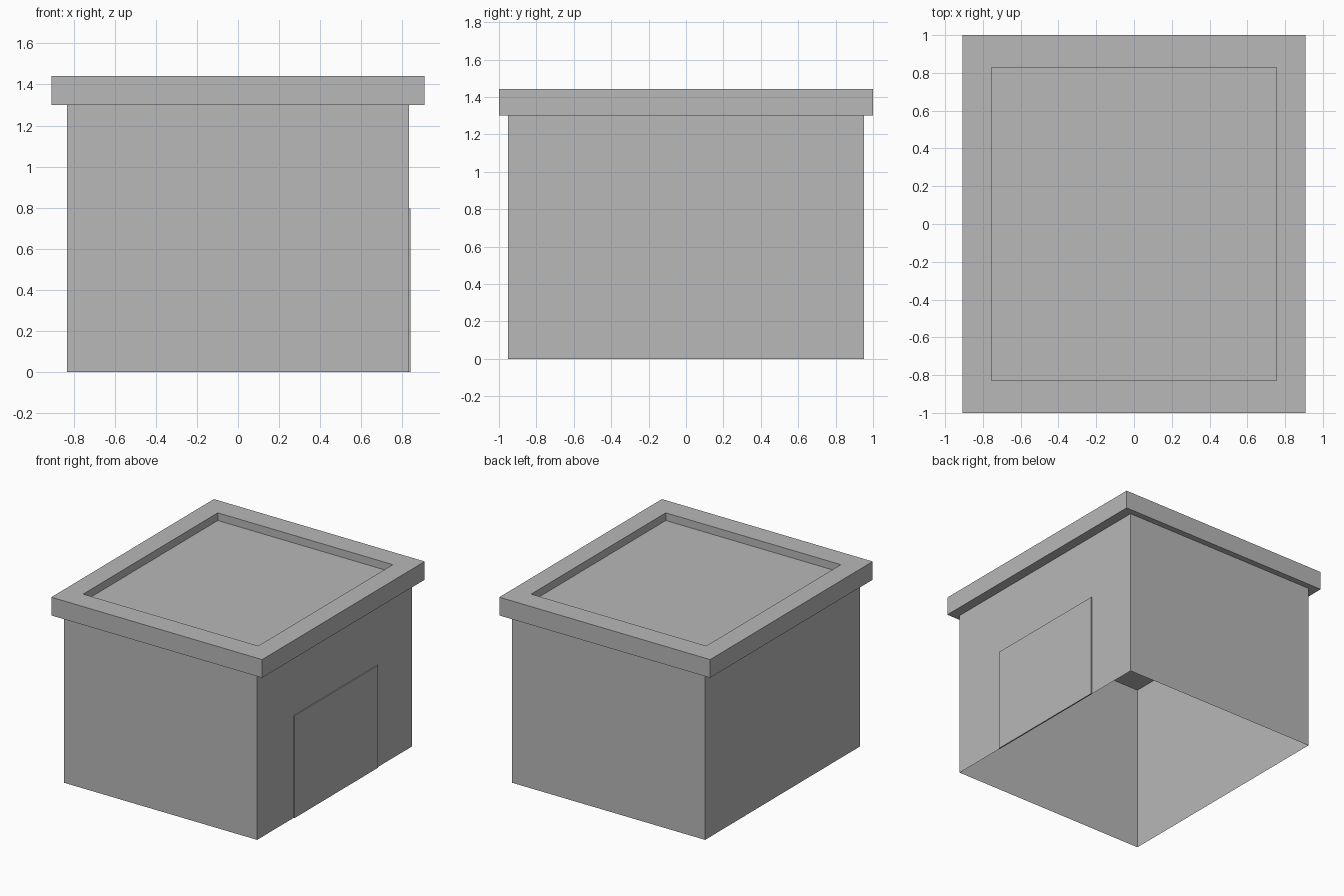
import bpy
import bmesh

if "Cube" in bpy.data.objects:
    bpy.data.objects.remove(bpy.data.objects["Cube"], do_unlink=True)

# One plain grey for the whole building
grey = bpy.data.materials.new("plain_grey")
grey.use_nodes = True
colour = (0.48, 0.48, 0.48, 1)
grey.diffuse_color = colour
grey.node_tree.nodes["Principled BSDF"].inputs["Base Color"].default_value = colour


def box(bm, low, high):
    """Add a box spanning two corners."""
    verts = bmesh.ops.create_cube(bm, size=1)["verts"]
    for v in verts:
        for i in range(3):
            v.co[i] = low[i] if v.co[i] < 0 else high[i]


def finish(bm, name):
    bm.normal_update()
    mesh = bpy.data.meshes.new(name)
    bm.to_mesh(mesh)
    bm.free()
    mesh.materials.append(grey)
    obj = bpy.data.objects.new(name, mesh)
    bpy.context.collection.objects.link(obj)
    return obj


def facing(bm, sign):
    """Faces pointing up (1) or down (-1)."""
    bm.normal_update()
    return [f for f in bm.faces if f.normal.z * sign > 0.9]


WALL_TOP, ROOF_TOP, RECESS = 1.30, 1.442, 0.06

# Walls: thin shell, open at the top and bottom
bm = bmesh.new()
box(bm, (-0.832, -0.953, 0), (0.832, 0.953, WALL_TOP))
bmesh.ops.delete(bm, geom=facing(bm, 1) + facing(bm, -1), context="FACES_ONLY")
finish(bm, "walls")

# Roof: overhanging slab with a sunken top behind a parapet
bm = bmesh.new()
box(bm, (-0.908, -1, WALL_TOP), (0.908, 1, ROOF_TOP))
top = facing(bm, 1)
bmesh.ops.inset_region(bm, faces=top, thickness=0.16)
for v in top[0].verts:
    v.co.x = 0.754 if v.co.x > 0 else -0.754
    v.co.y = 0.828 if v.co.y > 0 else -0.828
floor = bmesh.ops.extrude_discrete_faces(bm, faces=top)["faces"]
bmesh.ops.translate(bm, verts=floor[0].verts[:], vec=(0, 0, -RECESS))
finish(bm, "roof")

# Wide door: shallow panel on the left wall
bm = bmesh.new()
box(bm, (0.830, -0.503, 0), (0.840, 0.524, 0.797))
finish(bm, "door")
